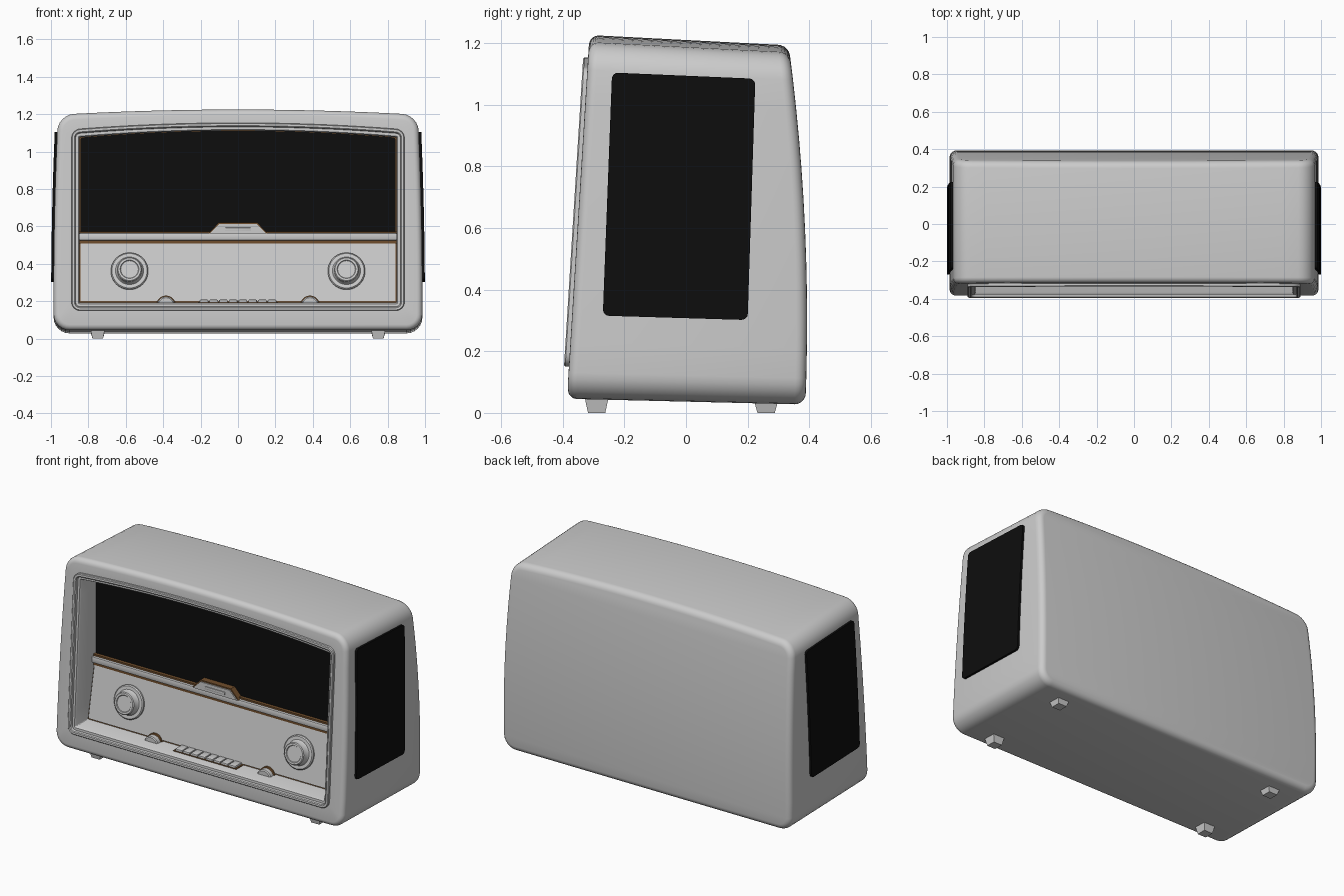
import bpy, bmesh, math
from mathutils import Vector, Matrix

cube = bpy.data.objects.get("Cube")
if cube:
    bpy.data.objects.remove(cube, do_unlink=True)


def material(name, color, rough=0.6):
    m = bpy.data.materials.new(name)
    m.use_nodes = True
    m.diffuse_color = (*color, 1)
    node = m.node_tree.nodes["Principled BSDF"]
    node.inputs["Base Color"].default_value = (*color, 1)
    node.inputs["Roughness"].default_value = rough
    return m


GREY = material("warm_grey", (0.6, 0.6, 0.6))
BLACK = material("grille_black", (0.004, 0.004, 0.004))
BROWN = material("brown_trim", (0.16, 0.075, 0.025))


def finish(name, bm, mat, angle=35):
    """Turn a bmesh into an object, smooth except at sharp edges."""
    bmesh.ops.recalc_face_normals(bm, faces=bm.faces)
    for f in bm.faces:
        f.smooth = True
    for e in bm.edges:
        e.smooth = e.calc_face_angle(0) < math.radians(angle)
    mesh = bpy.data.meshes.new(name)
    bm.to_mesh(mesh)
    bm.free()
    mesh.materials.append(mat)
    ob = bpy.data.objects.new(name, mesh)
    bpy.context.collection.objects.link(ob)
    return ob


def loft(name, rings, mat, angle=35):
    """Skin closed rings and cap both ends with strips across the ring."""
    bm = bmesh.new()
    vs = [[bm.verts.new(p) for p in r] for r in rings]
    n = len(vs[0])
    for a, b in zip(vs, vs[1:]):
        for i in range(n):
            j = (i + 1) % n
            bm.faces.new((a[i], a[j], b[j], b[i]))
    for r in (vs[0], vs[-1]):
        for i in range(n // 2 - 1):
            bm.faces.new((r[i], r[i + 1], r[n - 2 - i], r[n - 1 - i]))
    return finish(name, bm, mat, angle)


def outline(width, z0, z1, r, arch, inset=0.0):
    """Symmetric rounded outline in x, z with an arched top."""
    z0, z1, r = z0 + inset, z1 - inset, max(r - inset, 0.004)
    half = []
    for i in range(7):
        a = math.pi / 2 * i / 6
        z = z0 + r - r * math.cos(a)
        half.append((width(z) - inset - r + r * math.sin(a), z))
    for i in range(1, 10):
        z = z0 + r + (z1 - z0 - 2 * r) * i / 10
        half.append((width(z) - inset, z))
    for i in range(7):
        a = math.pi / 2 * i / 6
        z = z1 - r + r * math.sin(a)
        half.append((width(z) - inset - r + r * math.cos(a), z))
    x_end = half[-1][0]
    half += [(x_end * (1 - i / 10), z1) for i in range(1, 10)]
    full = width(z1) - inset
    half = [(x, z + (arch * (1 - (x / full) ** 2) if z > z1 - r else 0)) for x, z in half]
    return half + [(-x, z) for x, z in reversed(half)]


def ring(points, y):
    return [Vector((x, y(z), z)) for x, z in points]


def body_width(z):
    return 0.986 - 0.024 * (z - 0.2) ** 2


def front_y(z, off=0.0):
    return -0.38 + 0.062 * (max(z, 0.1) - 0.15) + off


def back_y(z, off=0.0):
    return 0.393 - 0.075 * (z - 0.3) ** 2 + off


def front_panel_y(z):
    return -0.25 + 0.19 * (z - 0.2)


def box(name, x, y, z, size, mat, bevel=0.0, tilt=0.0):
    bm = bmesh.new()
    bmesh.ops.create_cube(bm, size=1, matrix=Matrix.Diagonal((*size, 1)))
    if bevel:
        bmesh.ops.bevel(bm, geom=bm.edges[:], offset=bevel, segments=2, affect='EDGES', profile=0.5)
    bm.transform(Matrix.Translation((x, y, z)) @ Matrix.Rotation(tilt, 4, 'X'))
    return finish(name, bm, mat)


def lathe(name, profile, place, mat, seg=40):
    """Turn (radius, height) pairs around local z."""
    rings = [[place @ Vector((r * math.cos(t), r * math.sin(t), h))
              for t in (2 * math.pi * i / seg for i in range(seg))] for r, h in profile]
    return loft(name, rings, mat)


# Cabinet: recess, raised lip, front face, rounded edges and bulging back in one skin
def opening(inset):
    return outline(lambda z: 0.89, 0.15, 1.118, 0.045, 0.036, inset)


rings = [ring(opening(0.042), lambda z: -0.08)]
for inset, off in ((0.042, 0.012), (0.036, 0.002), (0.022, 0.002), (0.02, -0.012),
                   (0.015, -0.016), (0.004, -0.016), (0.0, -0.012), (0.0, 0.0)):
    rings.append(ring(opening(inset), lambda z, o=off: front_y(z, o)))
for i in range(6):
    a = math.pi / 2 * i / 5
    rad = 0.03
    pts = outline(body_width, 0.045, 1.197, 0.085, 0.028, rad * (1 - math.sin(a)))
    rings.append(ring(pts, lambda z, o=rad * (1 - math.cos(a)): front_y(z, o)))
for i in range(6):
    a = math.pi / 2 * i / 5
    rad = 0.035
    pts = outline(body_width, 0.028, 1.167, 0.085, 0.028, rad * (1 - math.cos(a)))
    rings.append(ring(pts, lambda z, o=-rad * (1 - math.sin(a)): back_y(z, o)))
loft("cabinet", rings, GREY)

# Speaker grille in the recess with a thin brown border
for name, inset, y, mat in (("grille_border", 0.0, -0.172, BROWN), ("front_grille", 0.008, -0.18, BLACK)):
    pts = outline(lambda z: 0.85, 0.54, 1.083, 0.02, 0.036, inset)
    loft(name, [ring(pts, lambda z: -0.1), ring(pts, lambda z: y)], mat)

# Sloping control panel with brown border
for name, w, z0, z1, off, mat in (("panel_border", 0.85, 0.19, 0.525, 0.0, BROWN),
                                  ("control_panel", 0.842, 0.2, 0.512, -0.008, GREY)):
    loft(name, [[Vector((x, y, z)) for x, y in
                 ((-w, front_panel_y(z) + off), (w, front_panel_y(z) + off), (w, -0.1), (-w, -0.1))]
                for z in (z0, z1)], mat)

# Divider rail
box("rail_backing", 0, -0.175, 0.541, (1.7, 0.05, 0.066), BROWN)
box("divider_rail", 0, -0.19, 0.545, (1.7, 0.05, 0.038), GREY, 0.006)

# Blank badge plate above the rail
for name, grow, y, mat in (("badge_rim", 0.008, -0.218, BROWN), ("badge_plate", 0.0, -0.225, GREY)):
    prof = ((-0.15 - grow, 0.562), (0.15 + grow, 0.562), (0.1 + grow / 2, 0.612 + grow), (-0.1 - grow / 2, 0.612 + grow))
    loft(name, [[Vector((x, yy, z)) for x, z in prof] for yy in (-0.17, y)], mat)
box("badge_strip", 0, -0.226, 0.585, (0.14, 0.008, 0.016), GREY, 0.002)

# Tuning knobs, standing square to the sloping panel
knob_profile = ((0.1, -0.01), (0.1, 0.01), (0.094, 0.016), (0.075, 0.016), (0.07, 0.022),
                (0.066, 0.055), (0.061, 0.06), (0.05, 0.06), (0.047, 0.056), (0.001, 0.056))
for side, sx in (("left", 1), ("right", -1)):
    place = Matrix.Translation((sx * 0.58, front_panel_y(0.36) - 0.008, 0.36)) @ \
        Matrix.Rotation(math.pi / 2 - 0.19, 4, 'X')
    lathe(side + "_knob", knob_profile, place, GREY)

    # Thumb wheels rising from the recess floor
    for name, r, y, h, mat in (("_wheel_rim", 0.052, -0.245, 0.025, BROWN), ("_thumb_wheel", 0.047, -0.25, 0.05, GREY)):
        place = Matrix.Translation((sx * 0.385, y, 0.178)) @ Matrix.Rotation(math.pi / 2, 4, 'X')
        lathe(side + name, ((r - 0.006, 0), (r, 0.005), (r, h - 0.005), (r - 0.006, h)), place, mat)

    # Side grilles with rounded corners, following the cabinet wall
    rows = []
    top, bottom, rad = 1.095, 0.308, 0.02
    steps = [rad * (1 - math.cos(math.pi / 2 * i / 4)) for i in range(5)]
    zs = [bottom + s for s in steps] + [bottom + (top - bottom) * i / 10 for i in range(1, 10)] + \
         [top - s for s in reversed(steps)]
    for z in zs:
        d = rad - min(z - bottom, top - z, rad)
        pull = rad - math.sqrt(max(rad * rad - d * d, 0))
        t = (z - bottom) / (top - bottom)
        y0, y1 = -0.27 + 0.03 * t + pull, 0.2 + 0.025 * t - pull
        rows.append([Vector((sx * (body_width(z) + dx), y, z - 0.043 * (y + 0.02) * t - 0.03 * (y + 0.02) * (1 - t)))
                     for dx, y in ((-0.02, y0), (0.013, y0), (0.013, y1), (-0.02, y1))])
    loft(side + "_side_grille", rows, BLACK)

    # Tapered feet
    for end, y, z in (("front", -0.29, 0.06), ("back", 0.26, 0.045)):
        rings = [[Vector((sx * 0.75 + a * s, y + b * s, h)) for a, b in ((-1, -1), (1, -1), (1, 1), (-1, 1))]
                 for s, h in ((0.028, 0), (0.041, z))]
        loft(f"{end}_{side}_foot", rings, GREY)

# Row of push keys
box("key_tray", 0, -0.285, 0.19, (0.43, 0.08, 0.012), BROWN)
for i in range(8):
    box(f"push_key_{i + 1}", -0.182 + 0.052 * i, -0.288, 0.197, (0.046, 0.066, 0.022), GREY, 0.004)
